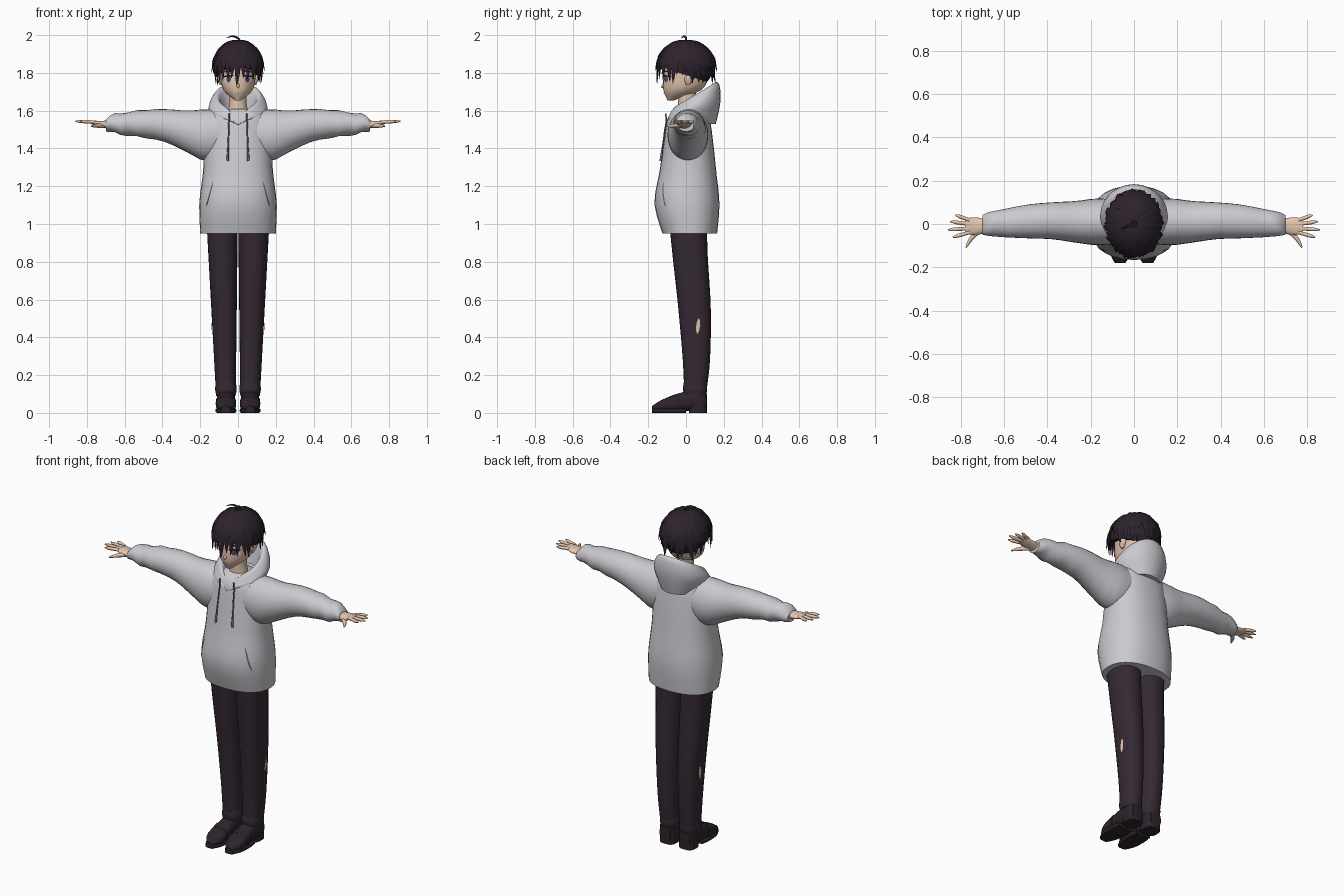
import bpy, bmesh, random
from math import sin, cos, pi, radians
from mathutils import Vector
from mathutils.bvhtree import BVHTree

random.seed(4)
if "Cube" in bpy.data.objects:
    bpy.data.objects.remove(bpy.data.objects["Cube"])


def material(name, red, green, blue):
    mat = bpy.data.materials.new(name)
    mat.use_nodes = True
    mat.diffuse_color = (red, green, blue, 1)
    bsdf = mat.node_tree.nodes["Principled BSDF"]
    bsdf.inputs["Base Color"].default_value = mat.diffuse_color
    bsdf.inputs["Roughness"].default_value = 0.9
    return mat


CLOTH = material("pale grey cloth", 0.6, 0.59, 0.63)
CORD = material("seam grey", 0.16, 0.15, 0.18)
SKIN = material("skin", 0.78, 0.56, 0.42)
HAIR = material("dark plum hair", 0.026, 0.016, 0.027)
TROUSER = material("dark trousers", 0.035, 0.022, 0.034)
SHOE = material("dark shoe", 0.026, 0.017, 0.024)
WHITE = material("eye white", 0.75, 0.72, 0.74)
IRIS = material("violet iris", 0.1, 0.06, 0.16)
LASH = material("dark lash", 0.02, 0.012, 0.02)
LIP = material("lip line", 0.45, 0.22, 0.17)
parts = []


def finish(name, bm, mat):
    bmesh.ops.recalc_face_normals(bm, faces=bm.faces)
    mesh = bpy.data.meshes.new(name)
    bm.to_mesh(mesh)
    bm.free()
    ob = bpy.data.objects.new(name, mesh)
    bpy.context.collection.objects.link(ob)
    mesh.materials.append(mat)
    parts.append(ob)
    return ob


def skin_rings(name, rings, mat):
    """Join equal rings of points into a capped skin."""
    bm = bmesh.new()
    loops = [[bm.verts.new(point) for point in ring] for ring in rings]
    for low, high in zip(loops, loops[1:]):
        for i in range(len(low)):
            bm.faces.new((low[i - 1], low[i], high[i], high[i - 1]))
    bm.faces.new(loops[0])
    bm.faces.new(loops[-1])
    return finish(name, bm, mat)


def sample(values, t):
    """Smooth value at t along evenly spaced numbers or vectors."""
    if isinstance(values, (int, float)):
        return values
    last = len(values) - 1
    i = min(int(t * last), last - 1)
    f = t * last - i
    before, a, b, after = (values[max(0, min(last, i + k))] for k in (-1, 0, 1, 2))
    bend = 2 * before - 5 * a + 4 * b - after + f * (3 * (a - b) + after - before)
    return a + 0.5 * f * (b - before + f * bend)


def signed_power(value, power):
    return abs(value) ** power * (1 if value > 0 else -1)


def loft(name, mat, axis, along, centre, radius, side=1, square=2, warp=None):
    """Rounded cross-sections along an axis; each setting varies smoothly."""
    rings, steps, segments = [], 16, 28
    for k in range(steps + 1):
        t = k / steps
        s, a, b, ra, rb = (sample(v, t) for v in (along, *centre, *radius))
        ring = []
        for i in range(segments):
            angle = 2 * pi * i / segments
            u = a + ra * signed_power(cos(angle), 2 / square)
            v = b + rb * signed_power(sin(angle), 2 / square)
            x, y, z = {"x": (s, u, v), "y": (u, s, v), "z": (u, v, s)}[axis]
            if warp:
                z = warp(x, y, z)
            ring.append((x * side, y, z))
        rings.append(ring)
    return skin_rings(name, rings, mat)


def tube(name, mat, points, radii, side=1):
    """Round rod with a varying radius through a few points."""
    points = [Vector(p) for p in points]
    steps, segments = 12, 8
    path = [sample(points, k / steps) for k in range(steps + 1)]
    rings = []
    for k, centre in enumerate(path):
        tangent = path[min(k + 1, steps)] - path[max(k - 1, 0)]
        u = tangent.cross(Vector((0.1, 0.9, 0.3))).normalized()
        v = tangent.normalized().cross(u)
        ring = []
        for i in range(segments):
            angle = 2 * pi * i / segments
            p = centre + sample(radii, k / steps) * (u * cos(angle) + v * sin(angle))
            ring.append((p.x * side, p.y, p.z))
        rings.append(ring)
    skin_rings(name, rings, mat)


def tree(ob):
    return BVHTree.FromPolygons([v.co for v in ob.data.vertices],
                                [tuple(f.vertices) for f in ob.data.polygons])


def plate(name, mat, target, direction, centre, across, up, lift=0.004):
    """Thin oval patch pressed on to the surface of a part."""
    direction, centre = Vector(direction), Vector(centre)
    across, up = Vector(across), Vector(up)
    points = [centre]
    for i in range(14):
        angle = 2 * pi * i / 14
        points.append(centre + across * cos(angle) + up * sin(angle))
    bm = bmesh.new()
    hub, *rim = [bm.verts.new((target.ray_cast(p, direction)[0] or p) - direction * lift)
                 for p in points]
    for i in range(len(rim)):
        bm.faces.new((rim[i - 1], rim[i], hub))
    ob = finish(name, bm, mat)
    if sum(f.normal.dot(direction) for f in ob.data.polygons) > 0:
        ob.data.flip_normals()


# Hoodie body
torso = tree(loft("hoodie_body", CLOTH, "z", (0.95, 1.11, 1.28, 1.44, 1.56, 1.61),
                  (0, (0.02, 0.005, 0.01, 0.013, 0.013, 0.01)),
                  ((0.2, 0.205, 0.185, 0.177, 0.163, 0.11),
                   (0.145, 0.172, 0.15, 0.13, 0.11, 0.07)), square=2.3))


# Hood: rings rise towards the back, with a notch at the throat
def tilt_hood(x, y, z):
    rise = max(0, min(1, (z - 1.53) / 0.12))
    notch = 0.045 * max(0, 1 - abs(x) / 0.06) if y < 0 else 0
    return z + rise * (0.6 * (y - 0.03) - notch)


loft("hood", CLOTH, "z", (1.53, 1.6, 1.65, 1.67, 1.58), (0, 0.038),
     ((0.11, 0.155, 0.14, 0.105, 0.07), (0.12, 0.145, 0.138, 0.115, 0.08)), warp=tilt_hood)

# Head, neck, nose and mouth
face = tree(loft("head", SKIN, "z", (1.655, 1.92), (0, (-0.08, -0.02, 0, 0, 0)),
                 ((0.016, 0.077, 0.094, 0.092, 0.05), (0.018, 0.1, 0.12, 0.117, 0.06))))
loft("neck", SKIN, "z", (1.57, 1.72), (0, 0.005), ((0.06, 0.045, 0.045), 0.048))
tube("nose", SKIN, [(0, -0.108, 1.75), (0, -0.12, 1.732), (0, -0.13, 1.722)], (0.007, 0.009, 0.003))
BACKWARD = (0, 1, 0)
plate("mouth", LIP, face, BACKWARD, (0, -1, 1.69), (0.017, 0, 0), (0, 0, 0.002))


# Soft folds along the lower sleeve
def sleeve_folds(x, y, z):
    return z + 0.006 * sin(60 * x + 25 * y) * max(0, min(1, 5 * x - 2))


for side, label in ((1, "left"), (-1, "right")):
    # Eyes, brows and ears
    for name, mat, x, z, width, height, lift in (
            ("eye_white", WHITE, 0.05, 1.766, 0.024, 0.017, 0.003),
            ("iris", IRIS, 0.049, 1.766, 0.013, 0.016, 0.005),
            ("lash", LASH, 0.05, 1.783, 0.028, 0.005, 0.007),
            ("brow", LASH, 0.049, 1.808, 0.026, 0.004, 0.004)):
        plate(f"{label}_{name}", mat, face, BACKWARD, (side * x, -1, z),
              (width, 0, -0.1 * side * width), (0, 0, height), lift)
    loft(f"{label}_ear", SKIN, "z", (1.735, 1.805), ((0.09, 0.1), (0.01, 0.024)),
         ((0.006, 0.013, 0.006), (0.008, 0.025, 0.012)), side)

    # Sleeve
    loft(f"{label}_sleeve", CLOTH, "x", (0.06, 0.17, 0.27, 0.38, 0.49, 0.6, 0.67, 0.7),
         ((0.01, 0.01, 0.01, 0.015, 0.012, 0.004, 0, -0.004),
          (1.48, 1.47, 1.49, 1.52, 1.53, 1.53, 1.53, 1.525)),
         ((0.1, 0.108, 0.096, 0.085, 0.078, 0.065, 0.055, 0.045),
          (0.12, 0.137, 0.11, 0.088, 0.074, 0.06, 0.046, 0.03)), side, warp=sleeve_folds)

    # Hand
    loft(f"{label}_palm", SKIN, "x", (0.68, 0.78), (-0.01, (1.525, 1.53, 1.54)),
         ((0.03, 0.04, 0.036), (0.024, 0.016, 0.009)), side)
    for i, length in enumerate((0.07, 0.09, 0.1, 0.08)):
        turn = radians(20 - 12 * i)
        root = Vector((0.76, 0.018 - 0.019 * i, 1.54))
        tip = root + length * Vector((cos(turn), sin(turn), 0.04))
        tube(f"{label}_finger_{i}", SKIN, (root, tip), (0.009, 0.009, 0.009, 0.003), side)
    tube(f"{label}_thumb", SKIN, [(0.705, -0.02, 1.522), (0.75, -0.065, 1.52), (0.776, -0.108, 1.518)],
         (0.014, 0.011, 0.004), side)

    # Drawstring and pocket opening
    cord = []
    for i in range(7):
        x, z = 0.046 + 0.0015 * i, 1.585 - 0.042 * i
        hit = torso.ray_cast(Vector((x, -1, z)), Vector(BACKWARD))[0]
        cord.append((x, hit.y - (0.006 if i else 0.028), z))
    tube(f"{label}_drawstring", CORD, cord, (0.004, 0.004, 0.004, 0.007), side)
    plate(f"{label}_pocket", CORD, torso, BACKWARD, (side * 0.15, -1, 1.157),
          (0.004, 0, 0), (-0.018 * side, 0, 0.068))

    # Trouser leg with a worn hole on the outside
    leg = loft(f"{label}_trouser_leg", TROUSER, "z", (1.02, 0.09),
               ((0.084, 0.064), (0.01, 0.022, 0.045, 0.055, 0.048)),
               ((0.083, 0.052), (0.1, 0.093, 0.086, 0.072, 0.057)), side, square=2.3)
    plate(f"{label}_knee_hole", SKIN, tree(leg), (-side, 0, 0), (side, 0.064, 0.46),
          (0, 0.01, 0), (0, 0.004, 0.04))
    loft(f"{label}_trouser_cuff", TROUSER, "z", (0.09, 0.16), (0.064, 0.048),
         ((0.05, 0.057, 0.052), (0.057, 0.064, 0.06)), side, square=2.3)

    # Shoe, sole, heel and strap
    loft(f"{label}_shoe", SHOE, "y", (-0.18, 0.108), (0.064, (0.025, 0.04, 0.057, 0.068, 0.06)),
         ((0.02, 0.052, 0.048, 0.047, 0.035), (0.012, 0.032, 0.047, 0.056, 0.045)), side, square=2.5)
    loft(f"{label}_sole", SHOE, "y", (-0.18, 0), (0.064, 0.012),
         ((0.025, 0.05, 0.055, 0.048), 0.012), side, square=5)
    loft(f"{label}_heel", SHOE, "z", (0, 0.1), (0.063, 0.063), (0.047, 0.047), side, square=3)
    loft(f"{label}_shoe_strap", SHOE, "y", (-0.085, -0.05), (0.064, (0.046, 0.052)),
         (0.054, (0.042, 0.049)), side, square=2.5)

# Hair cap, cut low at the nape
bm = bmesh.new()
bmesh.ops.create_uvsphere(bm, u_segments=28, v_segments=18, radius=1)
bmesh.ops.scale(bm, verts=bm.verts, vec=(0.124, 0.146, 0.128))
bmesh.ops.translate(bm, verts=bm.verts, vec=(0, 0, 1.835))
cut = bmesh.ops.bisect_plane(bm, geom=bm.verts[:] + bm.edges[:] + bm.faces[:],
                             plane_co=(0, -0.14, 1.835), plane_no=(0, -0.33, -1), clear_outer=True)
bmesh.ops.holes_fill(bm, edges=[e for e in cut["geom_cut"] if isinstance(e, bmesh.types.BMEdge)])
finish("hair_cap", bm, HAIR)


def lock(azimuth, start, end, width, flare, lean):
    """Pointed lock that runs down the skull from the crown."""
    rings, steps = [], 8
    for k in range(steps):
        t = k / (steps - 1)
        polar = radians(start + (end - start) * t)
        turn = radians(azimuth + lean * t * t)
        out = Vector((cos(turn), sin(turn), 0))
        reach = sin(min(polar, pi / 2)) * (1 + flare * t ** 3)
        centre = Vector((0.128 * out.x * reach, 0.15 * out.y * reach, 1.832 + 0.137 * cos(polar)))
        half = width * min(1, 0.5 + 2 * t) * (1 - t * t) + 0.001
        across = half * Vector((-out.y, out.x, 0))
        normal = 0.4 * half * (out * sin(polar) + Vector((0, 0, max(0, cos(polar)))))
        rings.append([centre - across, centre + normal, centre + across, centre - normal])
    skin_rings("hair_lock", rings, HAIR)


# Crown and middle layers
for count, start, end in ((11, 6, 75), (17, 25, 100)):
    for i in range(count):
        lock(i * 360 / count + random.uniform(-8, 8), start, end + random.uniform(-8, 8),
             0.027, 0.1, random.uniform(-14, 14))
# Fringe and sideburns, longest in the middle and at the temples
for i in range(-5, 6):
    end = 112 + 3.5 * abs(i) if i else 138
    lock(13 * i - 90, 40, end, 0.021, 0.03, random.uniform(-5, 5))
# Nape, left short over the ears
for i in range(13):
    end = random.uniform(122, 138) if 0 < i < 12 else 108
    lock(16 * i - 6, 45, end, 0.026, random.choice((-0.1, 0, 0.08)), random.uniform(-6, 6))
# Stray curl on the crown
tube("stray_curl", HAIR, [(0.012, 0, 1.96), (0, 0, 1.983), (-0.03, -0.01, 1.994), (-0.062, -0.025, 1.984)],
     (0.006, 0.006, 0.005, 0.001))

bpy.ops.object.select_all(action="DESELECT")
for ob in parts:
    ob.select_set(True)
bpy.context.view_layer.objects.active = parts[0]
bpy.ops.object.shade_smooth_by_angle(angle=radians(50))
